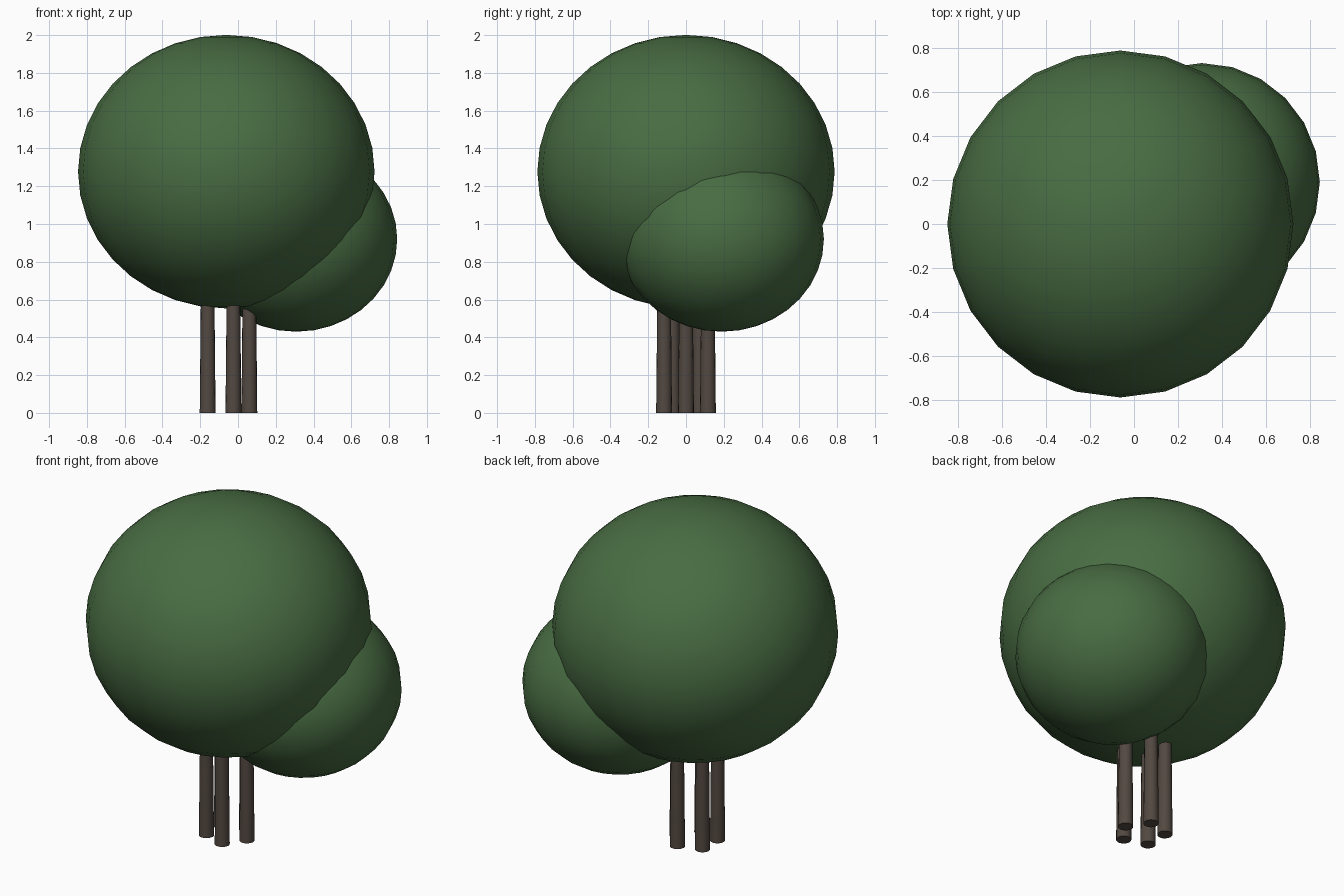
import bpy
import math

if "Cube" in bpy.data.objects:
    bpy.data.objects.remove(bpy.data.objects["Cube"])


def material(name, color):
    m = bpy.data.materials.new(name)
    m.diffuse_color = (*color, 1)
    m.use_nodes = True
    m.node_tree.nodes["Principled BSDF"].inputs["Base Color"].default_value = m.diffuse_color
    return m


leaf = material("leaf_green", (0.065, 0.15, 0.055))
bark = material("bark_brown", (0.085, 0.065, 0.053))


def finish(name, mat):
    ob = bpy.context.object
    ob.name = name
    ob.data.materials.append(mat)
    bpy.ops.object.shade_smooth_by_angle(angle=math.radians(40))
    return ob


def foliage(name, center, size):
    # slightly flattened ball of leaves
    bpy.ops.mesh.primitive_uv_sphere_add(segments=24, ring_count=18, radius=1, location=center)
    bpy.context.object.scale = size
    bpy.ops.object.transform_apply(location=False, rotation=False, scale=True)
    return finish(name, leaf)


foliage("main_crown", (-0.062, 0, 1.277), (0.785, 0.787, 0.724))
foliage("side_crown", (0.308, 0.19, 0.92), (0.535, 0.54, 0.49))

# Five slender stems in a ring, tapering upward into the crown
STEMS, RING, HEIGHT = 5, 0.122, 0.9
for i in range(STEMS):
    a = i * math.tau / STEMS
    bpy.ops.mesh.primitive_cone_add(
        vertices=16, radius1=0.042, radius2=0.033, depth=HEIGHT,
        location=(-0.062 + RING * math.cos(a), RING * math.sin(a), HEIGHT / 2))
    finish(f"stem_{i + 1}", bark)
